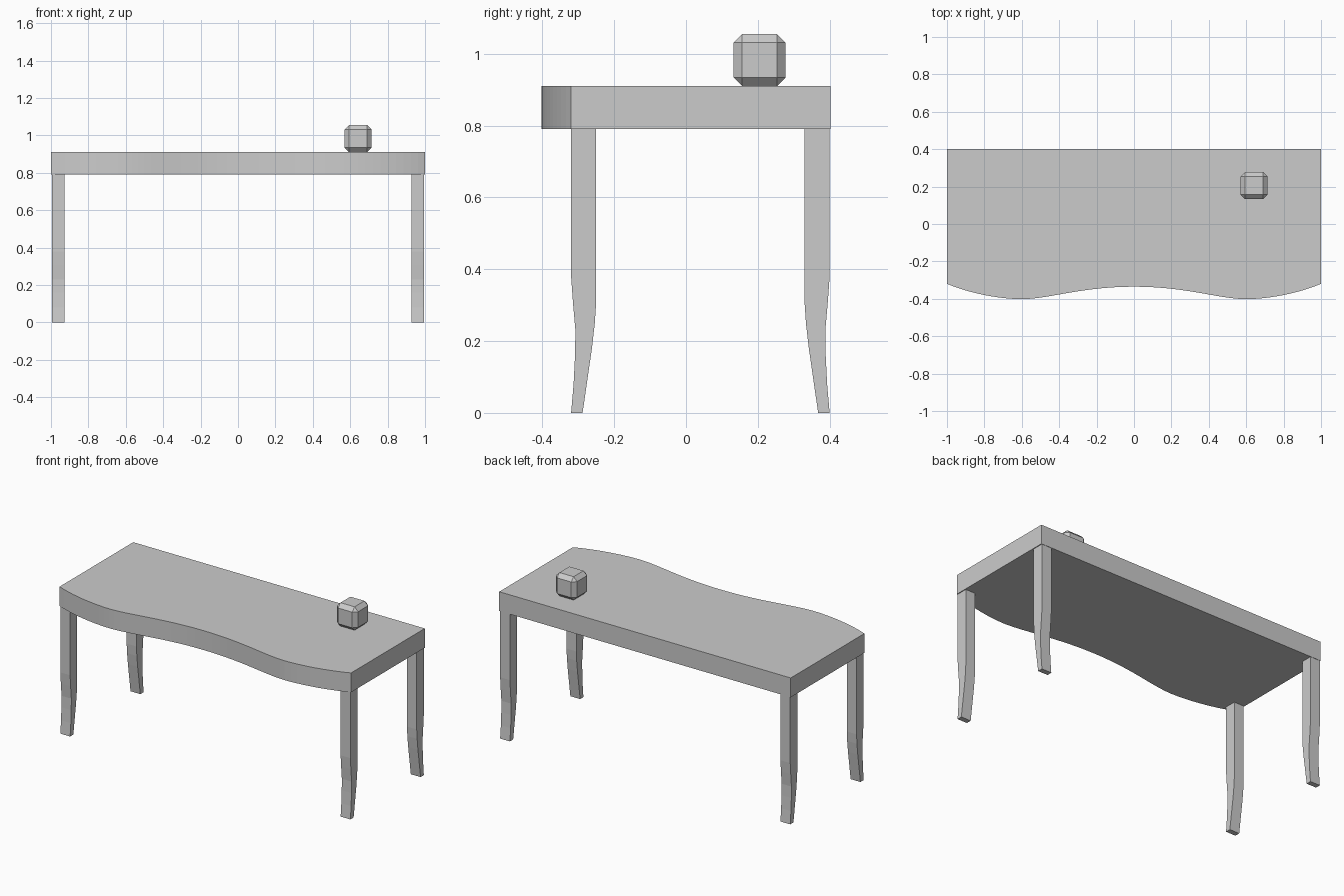
import bpy, bmesh
from mathutils import Vector

cube = bpy.data.objects.get("Cube")
if cube:
    bpy.data.objects.remove(cube, do_unlink=True)

GREY = (0.6, 0.6, 0.6, 1.0)
mat = bpy.data.materials.new("plain grey")
mat.use_nodes = True
mat.diffuse_color = GREY
mat.node_tree.nodes["Principled BSDF"].inputs["Base Color"].default_value = GREY


def finish(name, bm):
    bmesh.ops.recalc_face_normals(bm, faces=bm.faces)
    mesh = bpy.data.meshes.new(name)
    bm.to_mesh(mesh)
    bm.free()
    mesh.materials.append(mat)
    obj = bpy.data.objects.new(name, mesh)
    bpy.context.collection.objects.link(obj)
    return obj


def extrude_outline(name, points, offset):
    """Solid made by sweeping a closed outline along an offset."""
    bm = bmesh.new()
    face = bm.faces.new([bm.verts.new(p) for p in points])
    result = bmesh.ops.extrude_face_region(bm, geom=[face], use_keep_orig=True)
    moved = [v for v in result["geom"] if isinstance(v, bmesh.types.BMVert)]
    bmesh.ops.translate(bm, verts=moved, vec=Vector(offset))
    return finish(name, bm)


def bezier(a, b, c, d, steps):
    a, b, c, d = map(Vector, (a, b, c, d))
    for i in range(steps):
        t = i / steps
        s = 1 - t
        yield a * s**3 + b * 3 * s * s * t + c * 3 * s * t * t + d * t**3


# Tabletop with a serpentine front edge, mirrored about the middle
BOTTOM, TOP = 0.79, 0.91
half = list(bezier((1, -0.32), (0.88, -0.37), (0.73, -0.40), (0.6, -0.402), 10))
half += list(bezier((0.6, -0.402), (0.45, -0.40), (0.28, -0.335), (0, -0.335), 14))
half.insert(0, Vector((1, 0.402)))
outline = [(p.x, p.y, BOTTOM) for p in half] + [(0, -0.335, BOTTOM)]
outline += [(-p.x, p.y, BOTTOM) for p in reversed(half)]
extrude_outline("tabletop", outline, (0, 0, TOP - BOTTOM))

# Curved legs: distance inward from the outer face, and height
outer = [(0, BOTTOM), (0, 0.38), (0.005, 0.31), (0.012, 0.23), (0.011, 0.16), (0.007, 0.08), (0, 0)]
inner = [(0.032, 0), (0.045, 0.09), (0.058, 0.18), (0.066, 0.25), (0.07, 0.31), (0.07, BOTTOM)]
for y_name, y0, inward in (("front", -0.32, 1), ("back", 0.40, -1)):
    for x_name, side in (("left", 1), ("right", -1)):
        profile = [(side * 0.995, y0 + inward * d, z) for d, z in outer + inner]
        extrude_outline(f"{y_name}_{x_name}_leg", profile, (-side * 0.067, 0, 0))

# Bevelled block resting on the top
bm = bmesh.new()
bmesh.ops.create_cube(bm, size=0.145)
bmesh.ops.bevel(bm, geom=bm.edges[:], offset=0.024, segments=1, affect="EDGES")
bmesh.ops.translate(bm, verts=bm.verts, vec=(0.642, 0.205, TOP + 0.0725))
finish("bevelled_block", bm)
